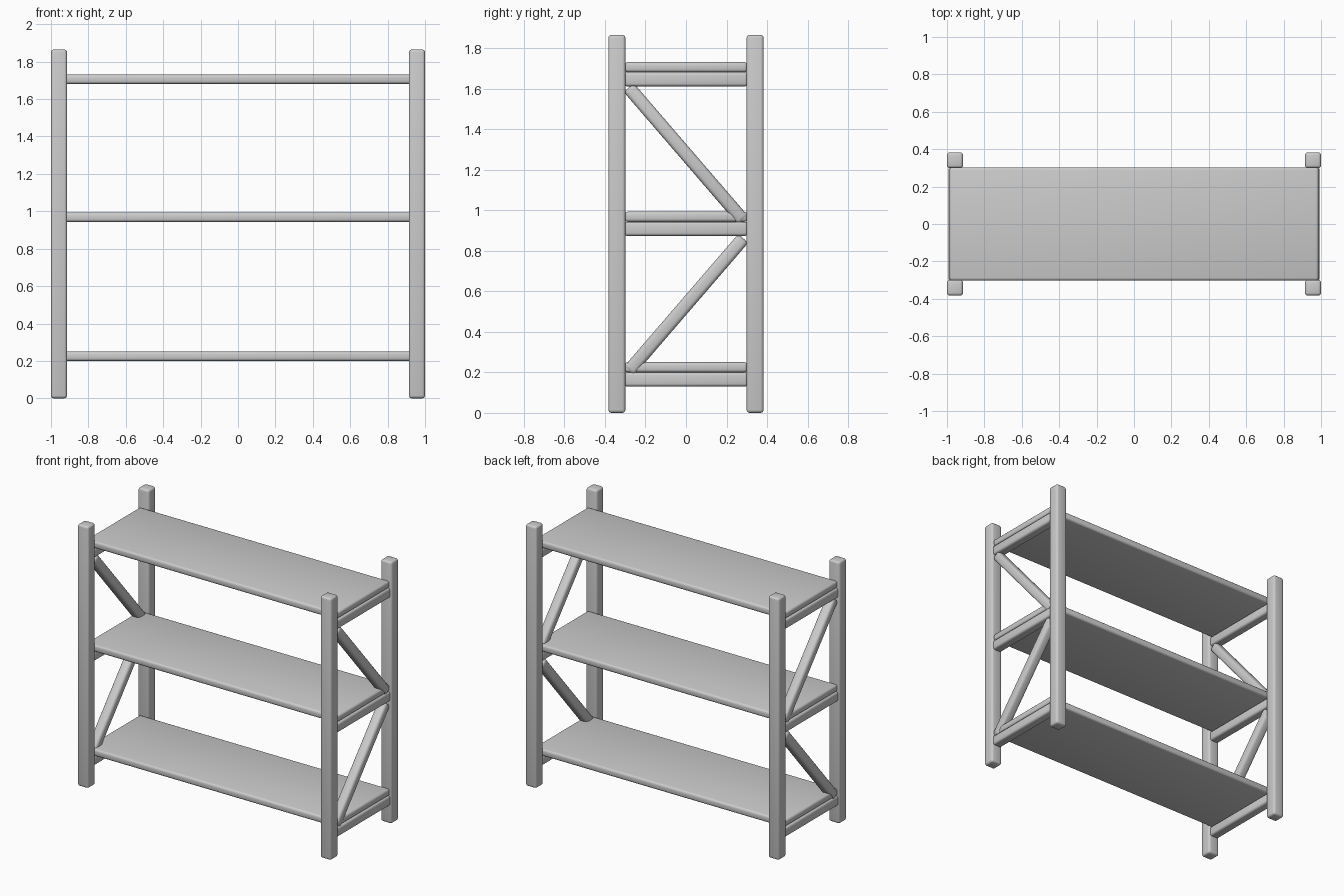
import bpy, math

cube = bpy.data.objects.get("Cube")
if cube:
    bpy.data.objects.remove(cube, do_unlink=True)

# Single painted-metal colour
grey = bpy.data.materials.new("light_grey")
grey.use_nodes = True
colour = (0.6, 0.6, 0.6, 1)
grey.diffuse_color = colour
bsdf = next(n for n in grey.node_tree.nodes if n.type == 'BSDF_PRINCIPLED')
bsdf.inputs["Base Color"].default_value = colour


def beam(name, centre, size, bevel=0.015, tilt=0.0):
    """Round-edged box, tilted about the x axis."""
    bpy.ops.mesh.primitive_cube_add(size=1, location=centre)
    ob = bpy.context.object
    ob.name = name
    ob.scale = size
    bpy.ops.object.transform_apply(location=False, rotation=False, scale=True)
    ob.rotation_euler.x = tilt
    mod = ob.modifiers.new("rounded_edges", 'BEVEL')
    mod.width = bevel
    mod.segments = 3
    bpy.ops.object.modifier_apply(modifier=mod.name)
    ob.data.materials.append(grey)
    bpy.ops.object.shade_smooth_by_angle(angle=math.radians(40))
    return ob


HEIGHT = 1.865
SHELF_LEVELS = {"bottom": 0.225, "middle": 0.968, "top": 1.706}
BRACE_TILT = math.atan2(0.65, 0.56)

# Shelves, each resting on a pair of end bars
for level, z in SHELF_LEVELS.items():
    beam(f"{level}_shelf", (0, 0, z), (1.974, 0.605, 0.05))

for side, s in (("left", 1), ("right", -1)):
    # Corner posts
    for end, e in (("front", -1), ("back", 1)):
        beam(f"{end}_{side}_post", (s * 0.957, e * 0.341, HEIGHT / 2),
             (0.086, 0.084, HEIGHT))
    # Bars carrying the shelves
    for level, z in SHELF_LEVELS.items():
        beam(f"{level}_{side}_bar", (s * 0.957, 0, z - 0.06),
             (0.07, 0.61, 0.07))
    # Diagonal braces forming a zigzag
    for name, z, d in (("upper", 1.277, -1), ("lower", 0.533, 1)):
        beam(f"{name}_{side}_brace", (s * 0.957, 0, z),
             (0.07, 0.866, 0.066), 0.02, d * BRACE_TILT)
